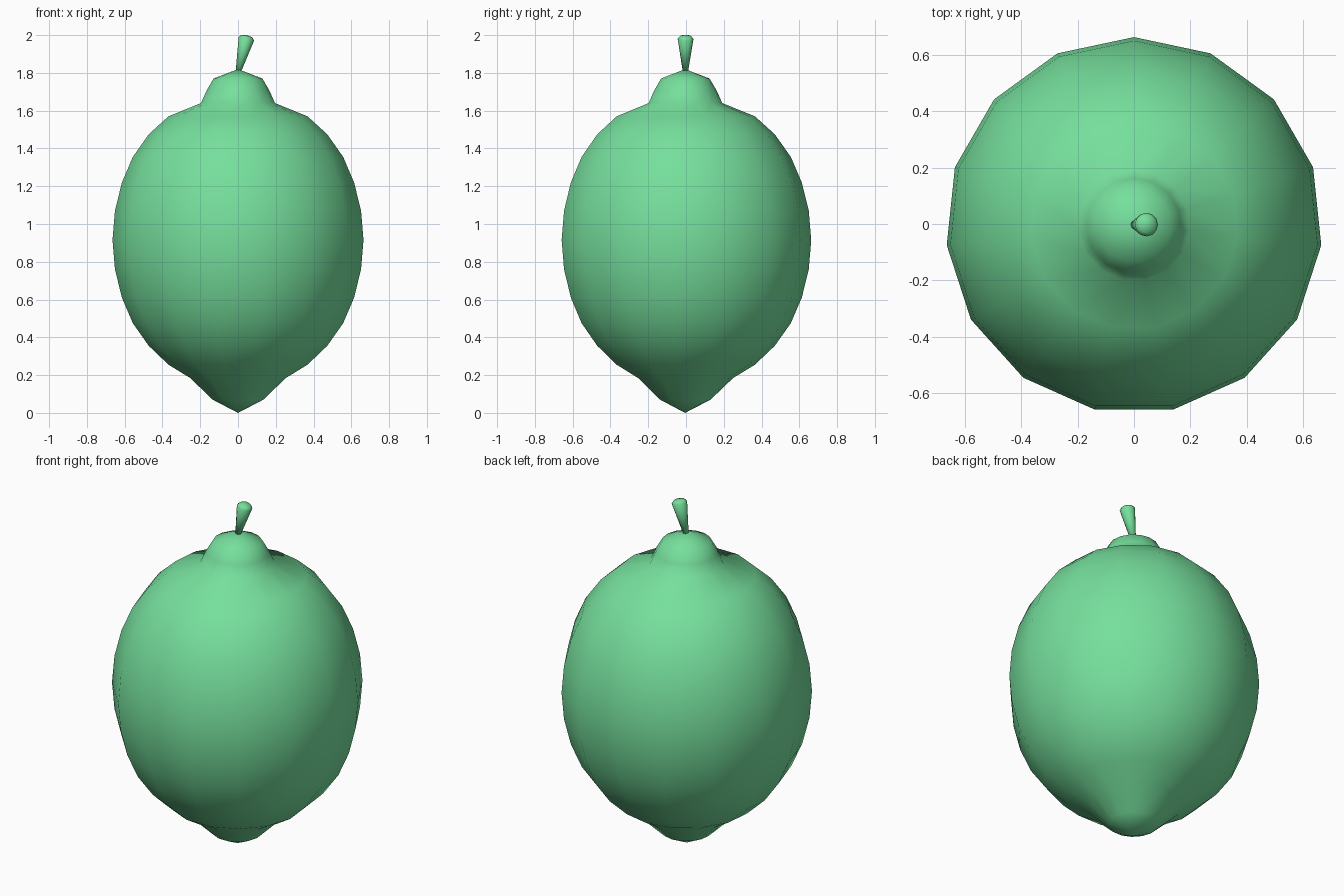
import bpy, bmesh, math
from mathutils import Matrix, Vector

if "Cube" in bpy.data.objects:
    bpy.data.objects.remove(bpy.data.objects["Cube"], do_unlink=True)

# Single fruit colour
green = bpy.data.materials.new("lime_green")
green.use_nodes = True
colour = (0.18, 0.74, 0.335, 1)
green.diffuse_color = colour
green.node_tree.nodes["Principled BSDF"].inputs["Base Color"].default_value = colour


def lathe(name, profile, sides, matrix):
    """Turn a (radius, height) profile about z, with one vertex on +y."""
    bm = bmesh.new()
    verts = [bm.verts.new((0, r, z)) for r, z in profile]
    edges = [bm.edges.new(pair) for pair in zip(verts, verts[1:])]
    bmesh.ops.spin(bm, geom=verts + edges, cent=(0, 0, 0), axis=(0, 0, 1),
                   angle=math.tau, steps=sides, use_duplicate=False)
    bmesh.ops.remove_doubles(bm, verts=bm.verts, dist=0.0005)
    bmesh.ops.recalc_face_normals(bm, faces=bm.faces)
    for face in bm.faces:
        face.smooth = True
    mesh = bpy.data.meshes.new(name)
    bm.to_mesh(mesh)
    bm.free()
    mesh.materials.append(green)
    obj = bpy.data.objects.new(name, mesh)
    obj.matrix_world = matrix
    bpy.context.collection.objects.link(obj)
    return obj


# Fruit body: pointed tip, oval belly, shoulder and domed neck
body = [(0, 0), (0.135, 0.07), (0.255, 0.185), (0.37, 0.255), (0.475, 0.355),
        (0.56, 0.475), (0.618, 0.61), (0.655, 0.76), (0.668, 0.915),
        (0.655, 1.07), (0.618, 1.22), (0.56, 1.355), (0.475, 1.475),
        (0.37, 1.57), (0.197, 1.64), (0.168, 1.705), (0.13, 1.77), (0, 1.82)]
lathe("fruit_body", body, 15, Matrix.Translation((0, -0.005, 0)))

# Leaning stem that flares toward a shallow domed cap
base, top = Vector((0, -0.003, 1.8)), Vector((0.049, -0.002, 2.0))
lean = Vector((0, 0, 1)).rotation_difference(top - base).to_matrix().to_4x4()
length = (top - base).length
stem = [(0, 0), (0.013, 0), (0.042, length - 0.02), (0.03, length - 0.006), (0, length)]
lathe("stem", stem, 12, Matrix.Translation(base) @ lean)
